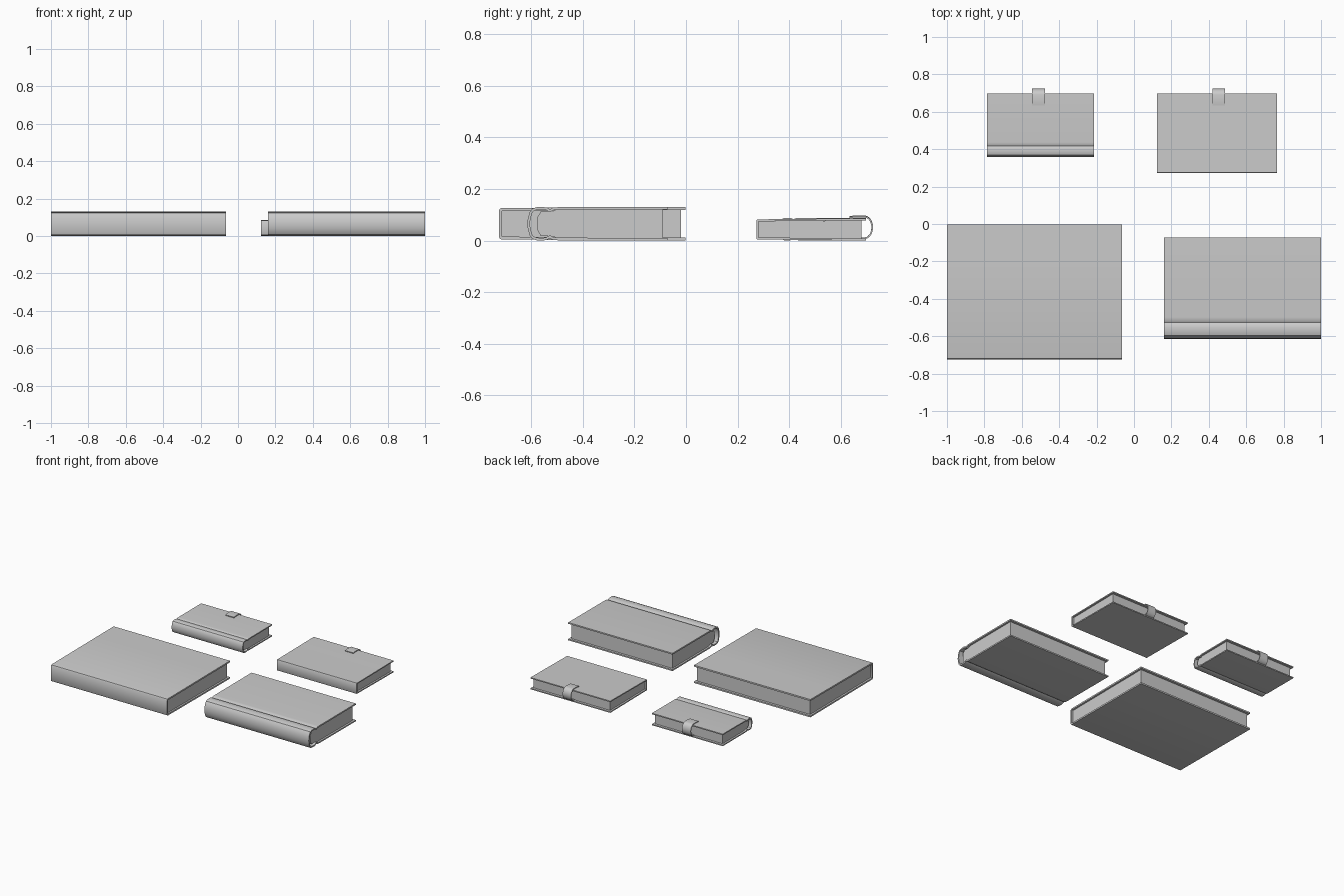
import bpy, math
from mathutils import Vector

if "Cube" in bpy.data.objects:
    bpy.data.objects.remove(bpy.data.objects["Cube"])


def add_mesh(name, verts, faces):
    mesh = bpy.data.meshes.new(name)
    mesh.from_pydata(verts, [], faces)
    mesh.validate()
    ob = bpy.data.objects.new(name, mesh)
    bpy.context.collection.objects.link(ob)
    bpy.ops.object.select_all(action='DESELECT')
    ob.select_set(True)
    bpy.context.view_layer.objects.active = ob
    bpy.ops.object.mode_set(mode='EDIT')
    bpy.ops.mesh.select_all(action='SELECT')
    bpy.ops.mesh.normals_make_consistent(inside=False)
    bpy.ops.object.mode_set(mode='OBJECT')
    bpy.ops.object.shade_smooth_by_angle(angle=math.radians(30))
    return ob


def sheet(name, path, t, x0, x1):
    """Bent sheet of thickness t: path is its outer (y, z) line, extruded in x."""
    pts = [Vector(p) for p in path]
    inner = []
    for i, p in enumerate(pts):
        normals = []
        for a, b in ((i - 1, i), (i, i + 1)):
            if a >= 0 and b < len(pts):
                d = (pts[b] - pts[a]).normalized()
                normals.append(Vector((-d.y, d.x)))
        n = sum(normals, Vector((0, 0))).normalized()
        inner.append(p + n * t / max(n.dot(normals[0]), 0.5))
    n = len(pts)
    ring = pts + inner
    verts = [(x, p.x, p.y) for x in (x0, x1) for p in ring]
    faces = []
    m = 2 * n
    for i in range(n - 1):
        faces.append((i, i + 1, m + i + 1, m + i))                  # outside
        faces.append((n + i, n + i + 1, m + n + i + 1, m + n + i))  # inside
        for k in (0, m):                                            # side rims
            faces.append((k + i, k + i + 1, k + n + i + 1, k + n + i))
    for i in (0, n - 1):                                            # end rims
        faces.append((i, n + i, m + n + i, m + i))
    return add_mesh(name, verts, faces)


def prism(name, profile, x0, x1):
    n = len(profile)
    verts = [(x, y, z) for x in (x0, x1) for y, z in profile]
    faces = [tuple(range(n)), tuple(range(n, 2 * n))]
    faces += [(i, (i + 1) % n, n + (i + 1) % n, n + i) for i in range(n)]
    return add_mesh(name, verts, faces)


def book(name, x0, x1, y0, y1, h, t, rounded, clasp=None):
    s = h / 0.128          # details scale with thickness
    mid = h / 2
    # upper half of the cover outline, fore edge to spine, mirrored in z
    if rounded:
        half = [(y1, h), (y0 + .115 * s, h - .001 * s), (y0 + .096 * s, h - .003 * s),
                (y0 + .086 * s, h - .009 * s), (y0 + .076 * s, h - .003 * s),
                (y0 + .060 * s, h), (y0 + .035 * s, h - .001 * s), (y0 + .018 * s, h - .007 * s),
                (y0 + .009 * s, h - .020 * s), (y0 + .002 * s, h - .042 * s)]
        full = half + [(y0, mid)] + [(y, h - z) for y, z in reversed(half)]
    else:
        half = [(y1, h), (y1 - .19 * s, h - .001), (y0 + .012 * s, h - .004),
                (y0 + .004 * s, h - .006 * s), (y0, h - .013 * s)]
        full = half + [(y, h - z) for y, z in reversed(half)]
    sheet(name + "_cover", full, t, x0, x1)

    # page block, inset from the cover edges
    e = .013
    a, b = t - .001, h - t + .001
    yb = y1 - .017
    if rounded:
        g = b - .009 * s
        ys = y0 + .036 * s
        prof = [(yb, a), (yb, b), (y0 + .12 * s, b), (y0 + .086 * s, g),
                (ys + .015 * s, g), (ys + .003 * s, h * .7), (ys, mid),
                (ys + .003 * s, h * .3), (ys + .015 * s, h - g),
                (y0 + .086 * s, h - g), (y0 + .12 * s, a)]
    else:
        ys = y0 + t - .001
        prof = [(yb, a), (yb, b - .001), (ys, b - .005), (ys, a + .004)]
    prism(name + "_pages", prof, x0 + e, x1 - e)

    # clasp strap looping around the fore edge
    if clasp:
        top = h + .009
        r = (top - .006) / 2
        zc = .006 + r
        path = [(y1 - .065, h + .006), (y1 - .045, top)]
        for i in range(11):
            u = math.radians(90 - 18 * i)
            path.append((y1 - .006 + .033 * math.cos(u), zc + r * math.sin(u)))
        path.append((y1 - .018, .006))
        # path runs clockwise, so reverse thickness to grow inwards
        sheet(name + "_clasp", path, -.006, *clasp)


book("large_flat_spine_book", -1.0, -.063, -.722, 0, .13, .011, False)
book("large_round_spine_book", .16, 1.0, -.612, -.07, .13, .010, True)
book("small_round_spine_book", -.785, -.213, .36, .70, .088, .008, True, (-.545, -.475))
book("small_flat_spine_book", .122, .765, .275, .70, .086, .008, False, (.42, .487))

# centre the set in y
for ob in bpy.context.collection.objects:
    ob.location.y -= .0025
